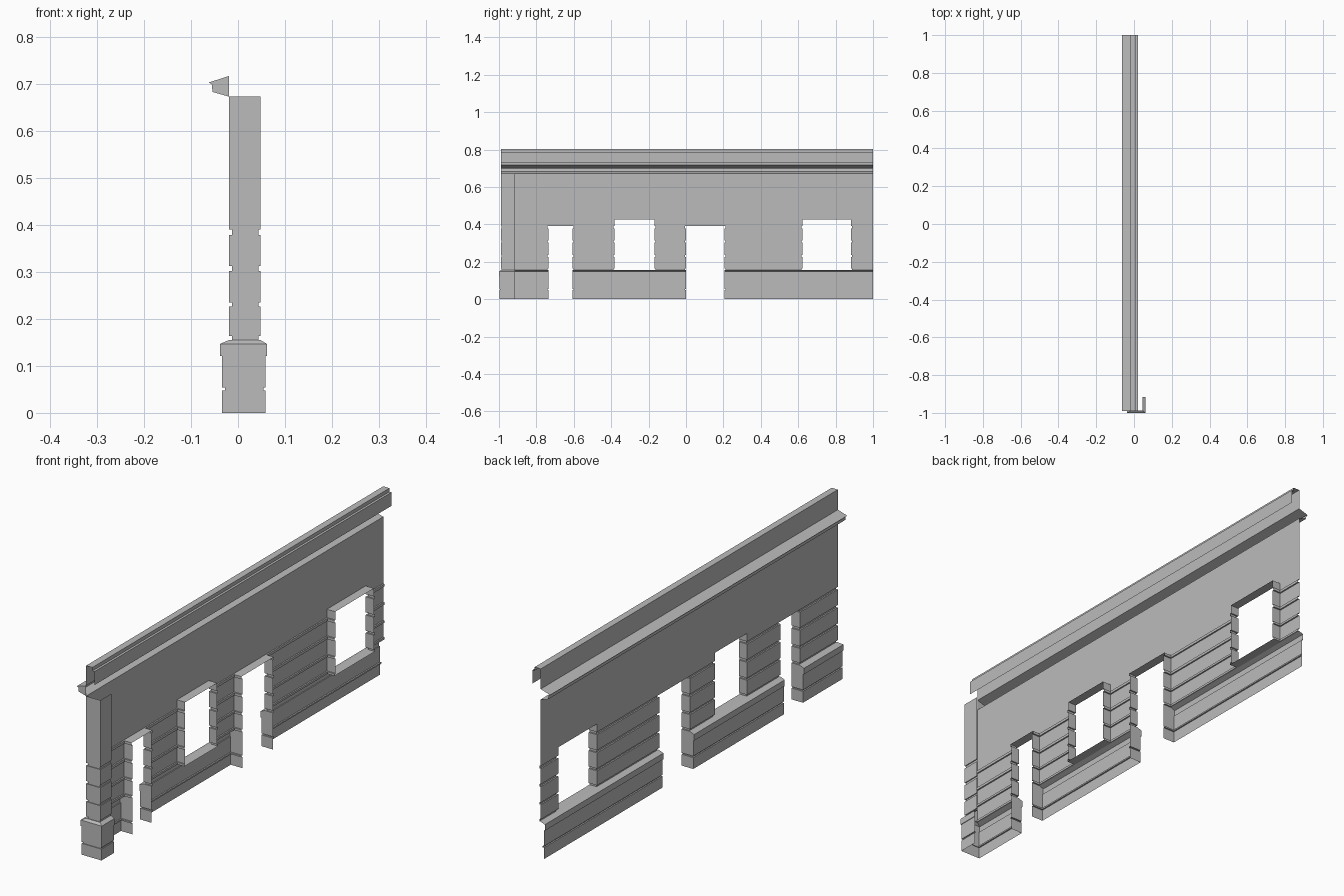
import bpy
import bmesh
from mathutils import Vector

cube = bpy.data.objects.get("Cube")
if cube:
    bpy.data.objects.remove(cube)

stone = bpy.data.materials.new("grey stone")
stone.use_nodes = True
stone.diffuse_color = (0.5, 0.5, 0.5, 1)
bsdf = next(n for n in stone.node_tree.nodes if n.type == 'BSDF_PRINCIPLED')
bsdf.inputs["Base Color"].default_value = (0.5, 0.5, 0.5, 1)

OUT, IN = -0.019, 0.02          # outer wall plane and inner edge of the reveals
FRONT, BACK = -0.99, 1.0
SILL, DOOR_TOP, WINDOW_TOP, WALL_TOP = 0.155, 0.39, 0.425, 0.673
DOORS = [(-0.735, -0.607), (0.0, 0.206)]
WINDOWS = [(-0.382, -0.168), (0.623, 0.882)]


def make_object(name, grids, caps=()):
    """Open shell made of point grids and single polygons."""
    bm = bmesh.new()
    for rows in grids:
        verts = [[bm.verts.new(p) for p in row] for row in rows]
        for low, high in zip(verts, verts[1:]):
            for i in range(len(low) - 1):
                bm.faces.new((low[i], low[i + 1], high[i + 1], high[i]))
    for cap in caps:
        bm.faces.new([bm.verts.new(p) for p in cap])
    mesh = bpy.data.meshes.new(name)
    bm.to_mesh(mesh)
    bm.free()
    mesh.materials.append(stone)
    obj = bpy.data.objects.new(name, mesh)
    bpy.context.collection.objects.link(obj)


def wall_path(start, end):
    """Plan path from back to front: (point, outward direction, sideways direction)."""
    path = []
    if end < BACK:
        path += [((IN, end), (0, 0), (0, 1)), ((OUT, end), (-1, 0), (0, 1))]
    else:
        path += [((OUT, BACK), (-1, 0), (0, 0))]
    if start > FRONT:
        path += [((OUT, start), (-1, 0), (0, -1)), ((IN, start), (0, 0), (0, -1))]
    else:                       # wrap around the corner pier
        path += [((OUT, FRONT), (-1, -0.526), (0, 0)),
                 ((0.048, FRONT), (0.7, -0.526), (0, 0)),
                 ((0.048, -0.915), (0.7, 0), (0, 0))]
    return path


def sweep(profile, openings):
    """Sweep (height, projection, groove) along every stretch between openings."""
    grids = []
    edges = [FRONT] + [y for o in sorted(openings) for y in o] + [BACK]
    for start, end in zip(edges[::2], edges[1::2]):
        rows = []
        for z, d, g in profile:
            rows.append([(*(Vector(p) + Vector(n) * d + Vector(s) * g), z)
                         for p, n, s in wall_path(start, end)])
        grids.append(rows)
    return grids


def extrude_along_wall(section):
    return [[(x, BACK, z), (x, FRONT, z)] for x, z in section]


# Projecting base with one groove and a sloped ledge
base = [(0, 0.015, 0), (0.048, 0.015, 0), (0.048, 0.009, -0.006),
        (0.054, 0.009, -0.006), (0.054, 0.015, 0), (0.121, 0.015, 0),
        (0.121, 0.019, 0), (0.147, 0.019, 0), (SILL, 0, 0)]
make_object("wall_base", sweep(base, DOORS))

# Block courses separated by grooves
courses = []
for low, high in [(SILL, 0.164), (0.226, 0.235), (0.302, 0.313), (0.379, DOOR_TOP)]:
    courses += [(low, 0, 0), (low, -0.006, -0.006), (high, -0.006, -0.006), (high, 0, 0)]
make_object("coursed_wall", sweep(courses, DOORS + WINDOWS))

# Plain wall beside the window tops and above them
make_object("window_head_wall", sweep([(DOOR_TOP, 0, 0), (WINDOW_TOP, 0, 0)], WINDOWS))
make_object("upper_wall", sweep([(WINDOW_TOP, 0, 0), (WALL_TOP, 0, 0)], []))

# Horizontal reveals of the openings
def reveal(opening, z, facing_up):
    a, b = opening
    quad = [(OUT, a, z), (IN, a, z), (IN, b, z), (OUT, b, z)]
    return quad if facing_up else quad[::-1]

make_object("door_heads", [], [reveal(o, DOOR_TOP, False) for o in DOORS])
make_object("window_heads", [], [reveal(o, WINDOW_TOP, False) for o in WINDOWS])
make_object("window_sills", [], [reveal(o, SILL, True) for o in WINDOWS])

# Cornice, closed at the front end
cornice = [(OUT, WALL_TOP), (-0.054, 0.683), (-0.056, 0.7), (-0.063, 0.703), (OUT, 0.717)]
make_object("cornice", [extrude_along_wall(cornice)],
            [[(x, FRONT, z) for x, z in reversed(cornice)]])

# Hollow parapet with a stepped top and a short inner skirt
parapet = [(OUT, 0.717), (OUT, 0.802), (0.01, 0.802), (0.01, 0.787), (IN, 0.787), (IN, 0.73)]
make_object("parapet", [extrude_along_wall(parapet)])
